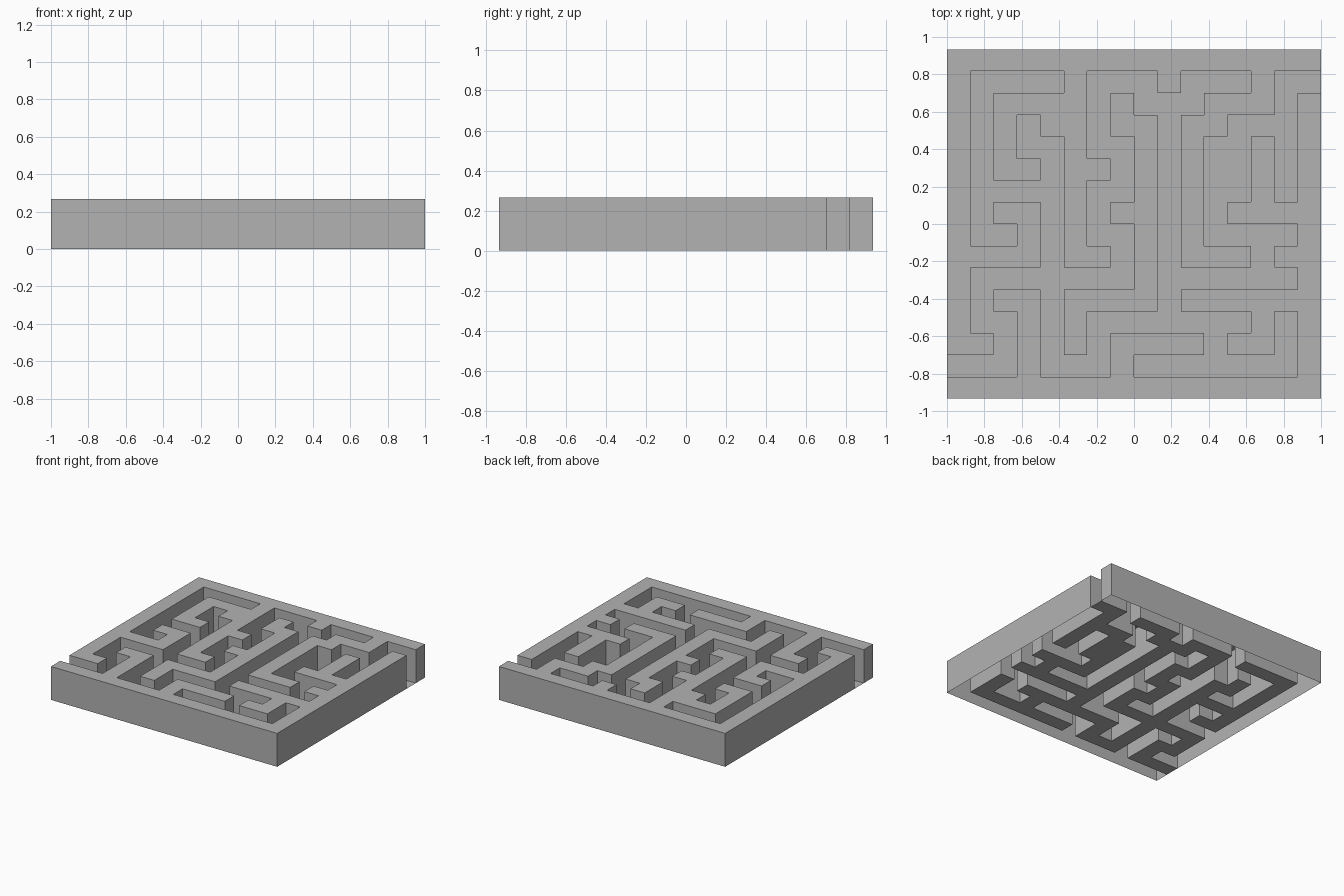
import bpy, bmesh

cube = bpy.data.objects.get("Cube")
if cube:
    bpy.data.objects.remove(cube, do_unlink=True)

# Plan of the maze, back row first: # is wall, . is corridor
PLAN = """
################
#....#...#...#..
#.####.#...###.#
#.#.##.##.##...#
#.#..#..#.#..#.#
#.##.##.#.#..#.#
#....#..#.#..#.#
#.##.#.##.#.####
#..#.#..#.#....#
####.##.#.###.##
#.......#......#
#.##.####.######
#..#.#.......#.#
##.#.#.####.##.#
...#...#.......#
################
""".split()
N = len(PLAN)
WIDTH, DEPTH, HEIGHT = 2.0, 1.867, 0.267

grey = bpy.data.materials.new("stone_grey")
grey.use_nodes = True
COLOUR = (0.45, 0.45, 0.45, 1)
grey.diffuse_color = COLOUR
grey.node_tree.nodes["Principled BSDF"].inputs["Base Color"].default_value = COLOUR


def is_wall(col, row):
    return 0 <= col < N and 0 <= row < N and PLAN[row][col] == "#"


def point(col, row, z):
    return (WIDTH * (col / N - 0.5), DEPTH * (0.5 - row / N), z)


def add_quad(bm, points):
    bm.faces.new([bm.verts.new(p) for p in points])


def finish(bm, name):
    bmesh.ops.remove_doubles(bm, verts=bm.verts, dist=0.0001)
    mesh = bpy.data.meshes.new(name)
    bm.to_mesh(mesh)
    bm.free()
    mesh.materials.append(grey)
    bpy.context.collection.objects.link(bpy.data.objects.new(name, mesh))


walls, floor = bmesh.new(), bmesh.new()
for row in range(N):
    for col in range(N):
        # Corners run anticlockwise seen from above
        ring = [(col, row + 1), (col + 1, row + 1), (col + 1, row), (col, row)]
        if not is_wall(col, row):
            add_quad(floor, [point(*c, 0) for c in ring])
            continue
        # Wall top, and a side wherever the next cell is open; hollow below
        add_quad(walls, [point(*c, HEIGHT) for c in ring])
        steps = [(0, 1), (1, 0), (0, -1), (-1, 0)]
        for i, (dc, dr) in enumerate(steps):
            if not is_wall(col + dc, row + dr):
                a, b = ring[i], ring[(i + 1) % 4]
                add_quad(walls, [point(*a, 0), point(*b, 0),
                                 point(*b, HEIGHT), point(*a, HEIGHT)])

finish(walls, "maze_walls")
finish(floor, "corridor_floor")
